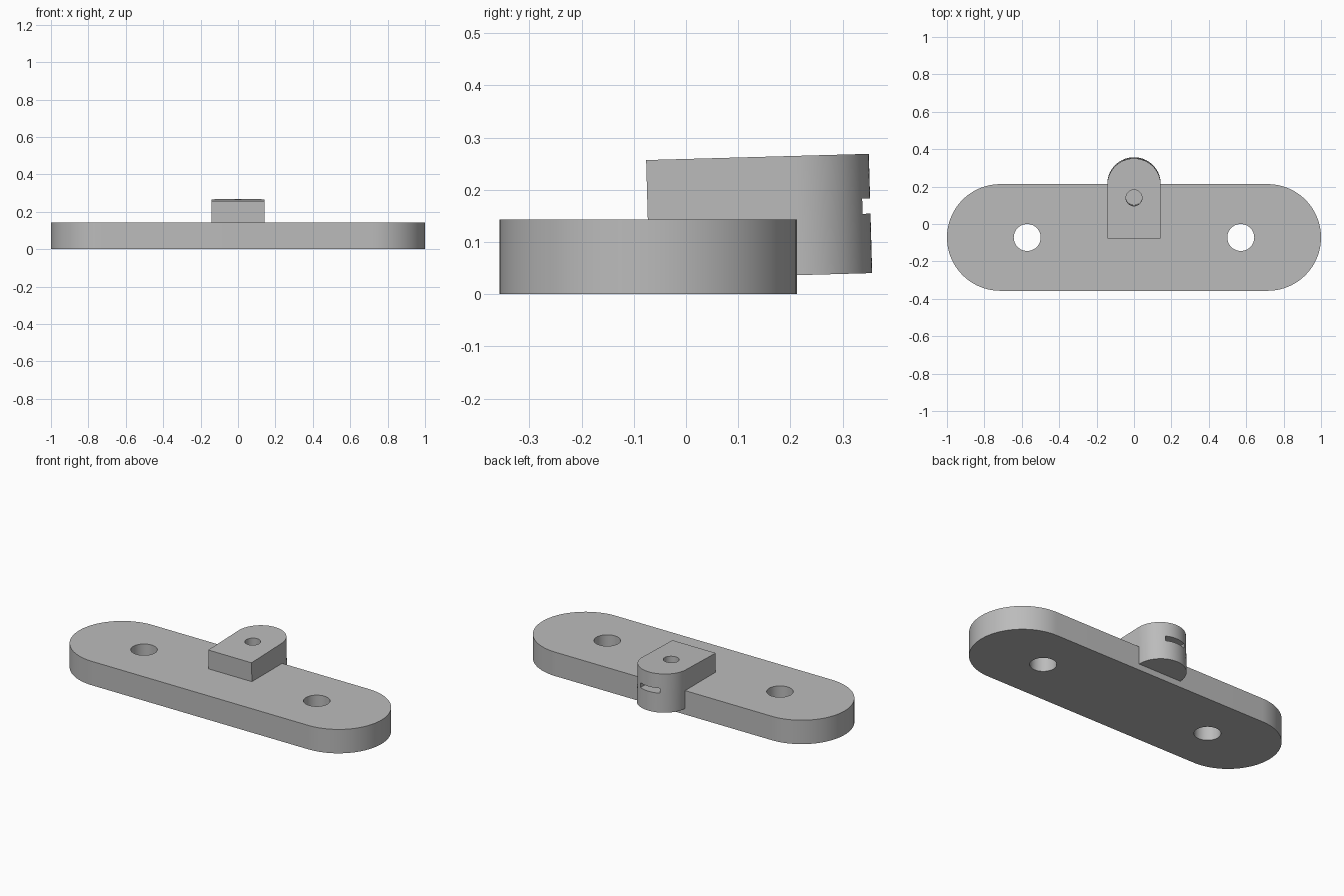
import bpy, bmesh
from math import sin, cos, pi, radians
from mathutils import Matrix

cube = bpy.data.objects.get("Cube")
if cube:
    bpy.data.objects.remove(cube, do_unlink=True)

grey = bpy.data.materials.new("light grey")
grey.use_nodes = True
colour = (0.5, 0.5, 0.5, 1)
grey.diffuse_color = colour
grey.node_tree.nodes["Principled BSDF"].inputs["Base Color"].default_value = colour


def arc(cx, cy, r, start, end, steps):
    angles = [radians(start + (end - start) * i / steps) for i in range(steps + 1)]
    return [(cx + r * cos(a), cy + r * sin(a)) for a in angles]


def prism(name, outline, z0, z1, matrix=Matrix()):
    """Extrude a flat outline from z0 to z1."""
    bm = bmesh.new()
    face = bm.faces.new([bm.verts.new((x, y, z0)) for x, y in outline])
    top = bmesh.ops.extrude_face_region(bm, geom=[face])["geom"]
    bmesh.ops.translate(bm, vec=(0, 0, z1 - z0),
                        verts=[v for v in top if isinstance(v, bmesh.types.BMVert)])
    bmesh.ops.recalc_face_normals(bm, faces=bm.faces)
    bm.transform(matrix)
    mesh = bpy.data.meshes.new(name)
    bm.to_mesh(mesh)
    bm.free()
    mesh.materials.append(grey)
    obj = bpy.data.objects.new(name, mesh)
    bpy.context.collection.objects.link(obj)
    return obj


def combine(target, tool, operation):
    """Apply a boolean and remove the tool object."""
    mod = target.modifiers.new(operation, "BOOLEAN")
    mod.operation = operation
    mod.solver = "EXACT"
    mod.object = tool
    bpy.context.view_layer.objects.active = target
    bpy.ops.object.modifier_apply(modifier=mod.name)
    bpy.data.objects.remove(tool, do_unlink=True)


def circle(cx, cy, r, steps=48):
    return arc(cx, cy, r, 0, 360, steps)[:-1]


# Base plate with rounded ends and two through holes
mid_y, end_r, thick = -0.072, 0.285, 0.143
plate = prism("mounting_plate",
              arc(1 - end_r, mid_y, end_r, -90, 90, 48)
              + arc(end_r - 1, mid_y, end_r, 90, 270, 48), 0, thick)
for side in (-1, 1):
    hole = prism("plate_hole_cutter", circle(side * 0.571, mid_y, 0.072), -0.1, 0.3)
    combine(plate, hole, "DIFFERENCE")

# Slightly tilted lug, round at the back
tilt = Matrix.Translation((0, -0.07, 0.0285)) @ Matrix.Rotation(radians(1.6), 4, "X")
half, length, height, hole_y = 0.143, 0.427, 0.2286, 0.216
lug = prism("lug", [(-half, 0), (half, 0)] + arc(0, length - half, half, 0, 180, 48),
            0, height, tilt)

# Screw hole from the top and nut slot from the back
combine(lug, prism("screw_hole_cutter", circle(0, hole_y, 0.043), 0.04, 0.4, tilt),
        "DIFFERENCE")
w = 0.064
point = w / cos(pi / 6)
slot = [(-w, 0.6), (-w, hole_y - point / 2), (0, hole_y - point),
        (w, hole_y - point / 2), (w, 0.6)]
combine(lug, prism("nut_slot_cutter", slot, 0.114, 0.143, tilt), "DIFFERENCE")

# Cut the plate away where the lug sits, so its hole and slot stay open
seat = prism("lug_seat_cutter",
             [(-half, 0), (half, 0)] + arc(0, length - half, half, 0, 180, 48),
             0, height, tilt)
combine(plate, seat, "DIFFERENCE")

for obj in (plate, lug):
    bpy.ops.object.select_all(action="DESELECT")
    obj.select_set(True)
    bpy.context.view_layer.objects.active = obj
    bpy.ops.object.shade_smooth_by_angle(angle=radians(30))
